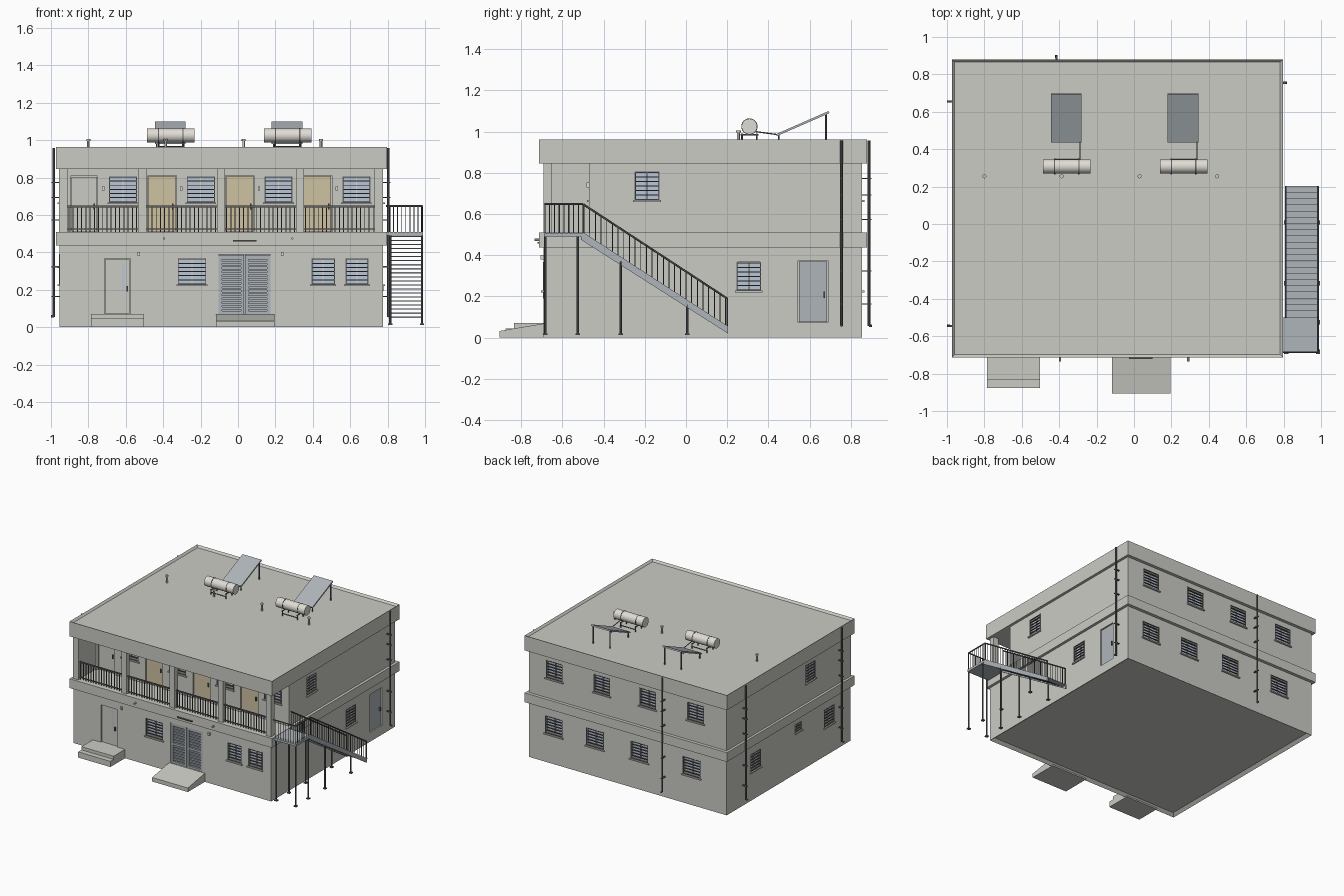
import bpy, bmesh
from mathutils import Matrix, Vector

if "Cube" in bpy.data.objects:
    bpy.data.objects.remove(bpy.data.objects["Cube"])


def material(name, r, g, b):
    m = bpy.data.materials.new(name)
    m.diffuse_color = (r, g, b, 1)
    m.use_nodes = True
    m.node_tree.nodes["Principled BSDF"].inputs["Base Color"].default_value = m.diffuse_color
    return m


GLASS = material("glass_blue", .5, .57, .68)
TAN = material("tan_wood", .62, .54, .36)
STEEL = material("blue_grey_steel", .42, .46, .49)
DARK = material("dark_metal", .13, .13, .13)
WALL = material("plaster", .6, .6, .56)
CREAM = material("cream_tank", .74, .72, .66)


def make(name, boxes=(), rods=(), mat=WALL, sides=10):
    """boxes: (x0,x1,y0,y1,z0,z1); rods: (start, end, radius)"""
    bm = bmesh.new()
    for x0, x1, y0, y1, z0, z1 in boxes:
        bmesh.ops.create_cube(bm, size=1, matrix=Matrix.Translation(((x0+x1)/2, (y0+y1)/2, (z0+z1)/2))
                              @ Matrix.Diagonal((x1-x0, y1-y0, z1-z0, 1)))
    for a, b, r in rods:
        a, b = Vector(a), Vector(b)
        m = Matrix.Translation((a+b)/2) @ (b-a).to_track_quat('Z', 'Y').to_matrix().to_4x4()
        bmesh.ops.create_cone(bm, cap_ends=True, segments=sides, radius1=r, radius2=r, depth=(b-a).length, matrix=m)
    me = bpy.data.meshes.new(name)
    bm.to_mesh(me)
    bm.free()
    ob = bpy.data.objects.new(name, me)
    bpy.context.collection.objects.link(ob)
    me.materials.append(mat)
    return ob


def smooth(ob):
    bpy.ops.object.select_all(action='DESELECT')
    ob.select_set(True)
    bpy.context.view_layer.objects.active = ob
    bpy.ops.object.shade_smooth_by_angle()


def prism(name, profile, x0, x1, mat=WALL):
    """y-z profile extruded along x"""
    bm = bmesh.new()
    f = bm.faces.new([bm.verts.new((x0, y, z)) for y, z in profile])
    r = bmesh.ops.extrude_face_region(bm, geom=[f])
    bmesh.ops.translate(bm, vec=(x1-x0, 0, 0), verts=[v for v in r['geom'] if isinstance(v, bmesh.types.BMVert)])
    bmesh.ops.recalc_face_normals(bm, faces=bm.faces)
    me = bpy.data.meshes.new(name)
    bm.to_mesh(me)
    bm.free()
    me.materials.append(mat)
    ob = bpy.data.objects.new(name, me)
    bpy.context.collection.objects.link(ob)
    return ob


def recess(ob, direction, inset, depth):
    """sink an inset panel into the face pointing up (1) or down (-1)"""
    bm = bmesh.new()
    bm.from_mesh(ob.data)
    f = next(f for f in bm.faces if f.normal.z*direction > .9)
    bmesh.ops.inset_region(bm, faces=[f], thickness=inset)
    bmesh.ops.translate(bm, verts=f.verts, vec=(0, 0, -direction*depth))
    bm.to_mesh(ob.data)
    bm.free()


X0, X1, Y0, Y1, YB = -.955, .775, -.693, .855, -.47
FACES = {'front': ('y', Y0, -1), 'balcony': ('y', YB, -1), 'back': ('y', Y1, 1),
         'left': ('x', X0, -1), 'right': ('x', X1, 1)}


def on(face, u0, u1, z0, z1, d0, d1):
    """box placed on a wall: u along it, d outward from it"""
    axis, p, s = FACES[face]
    a, b = sorted((p+s*d0, p+s*d1))
    return (u0, u1, a, b, z0, z1) if axis == 'y' else (a, b, u0, u1, z0, z1)


# main masses
lower = make("ground_floor", [(X0, X1, Y0, Y1, 0, .45)])
recess(lower, -1, .035, .02)
upper = make("upper_floor", [(X0, X1, YB, Y1, .50, .85)])
make("floor_band", [(-.974, .796, -.713, .88, .437, .51)])
roof = make("roof_parapet", [(-.974, .796, -.713, .88, .846, .963)])
recess(roof, 1, .02, .016)

# balcony columns, closed left end wall
cols = [-.934 + i*.4217 for i in range(5)]
cols[4] = .753
make("balcony_columns", [(c-.022, c+.022, Y0, -.653, .5, .85) for c in cols])
make("balcony_end_wall", [(X0, X0+.04, -.66, YB+.01, .5, .85)])

# balcony railing
bars = []
for a, b in zip(cols, cols[1:]):
    a, b = a+.022, b-.022
    bars += [(a, b, -.679, -.669, .641, .65), (a, b, -.677, -.671, .522, .528)]
    for i in range(17):
        x = a + .008 + (b-a-.016)*i/16
        bars.append((x-.0025, x+.0025, -.6765, -.6715, .51, .645))
make("balcony_railing", bars, mat=DARK)

# windows: face, u0, u1, z0, z1
LO, UP = (.228, .366), (.667, .806)
windows = [('front', -.322, -.17, *LO), ('front', .392, .518, *LO), ('front', .575, .698, *LO),
           ('right', .245, .365, *LO), ('right', -.25, -.128, *UP), ('left', .43, .56, *LO),
           ('left', -.08, .0, .325, .39), ('left', -.49, -.36, *LO), ('left', -.25, -.128, *UP)]
windows += [('balcony', -.69+i*.416, -.54+i*.416, *UP) for i in range(4)]
windows += [('back', c-.073, c+.073, *UP) for c in (.554, .138, -.264, -.683)]
windows += [('back', c-.078, c+.078, *LO) for c in (.558, .198, -.19, -.648)]
cuts, glass, frames, grilles, sills = [], [], [], [], []
for f, a, b, z0, z1 in windows:
    cuts.append(on(f, a, b, z0, z1, -.028, .02))
    glass.append(on(f, a+.001, b-.001, z0, z1, -.032, -.022))
    m, t = (a+b)/2, .006
    for u0, u1, w0, w1 in ((a, a+t, z0, z1), (b-t, b, z0, z1), (a, b, z0, z0+t), (a, b, z1-t, z1), (m-t/2, m+t/2, z0, z1)):
        frames.append(on(f, u0, u1, w0, w1, -.024, -.014))
    n = max(2, round((z1-z0)/.023))
    for i in range(n+1):
        z = z0 + .003 + (z1-z0-.006)*i/n
        grilles.append(on(f, a, b, z-.0025, z+.0025, -.006, .001))
    for u in (a+.0025, b-.0025):
        grilles.append(on(f, u-.0025, u+.0025, z0, z1, -.006, .001))
    sills.append(on(f, a-.007, b+.007, z0-.009, z0, -.02, .011))
make("window_glass", glass, mat=GLASS)
make("window_frames", frames, mat=CREAM)
make("window_grilles", grilles, mat=DARK)
make("window_sills", sills)

# doors: face, u0, u1, z0, z1, material
doors = [('front', -.715, -.575, .07, .366, WALL), ('right', .545, .69, .073, .373, STEEL),
         ('balcony', -.895, -.75, .51, .808, WALL)]
doors += [('balcony', -.482+i*.416, -.33+i*.416, .51, .812, TAN) for i in range(3)]
for i, (f, a, b, z0, z1, mat) in enumerate(doors):
    cuts.append(on(f, a, b, z0, z1, -.02, .02))
    make(f"door_{i+1}", [on(f, a+.004, b-.004, z0+.002, z1-.004, -.024, -.008)], mat=mat)
    make(f"door_handle_{i+1}", [on(f, b-.022, b-.014, z0+.12, z0+.15, -.01, .002)], mat=DARK)
make("door_glass_slot", [on('front', -.619, -.608, .2, .345, -.01, -.006)], mat=GLASS)

# louvred double door
cuts.append(on('front', -.105, .175, .07, .388, -.028, .02))
leaf = [on('front', -.105, .175, .07, .388, -.032, -.02)]
for a, b in ((-.103, .033), (.037, .173)):
    leaf += [on('front', a, a+.018, .07, .386, -.022, -.004), on('front', b-.018, b, .07, .386, -.022, -.004)]
    leaf += [on('front', a, b, z, z+.016, -.022, -.005) for z in (.07, .215, .37)]
    leaf += [on('front', a+.018, b-.018, .095+i*.0205, .107+i*.0205, -.022, -.009) for i in range(14)]
make("double_door", leaf, mat=STEEL)

# sink the openings into the walls
cutter = make("opening_cutter", cuts)
cutter.hide_render = True
cutter.hide_viewport = True
for ob in (lower, upper):
    mod = ob.modifiers.new("openings", 'BOOLEAN')
    mod.object = cutter
    mod.solver = 'EXACT'

# entrance steps and ramp
prism("entrance_steps", [(-.68, 0), (-.876, 0), (-.876, .045), (-.835, .045), (-.835, .07), (-.68, .07)], -.785, -.503)
prism("entrance_ramp", [(-.68, 0), (-.905, 0), (-.905, .032), (-.68, .07)], -.118, .195)

# wall lamps and band fittings
make("wall_lamps", [on('front', x-.007, x+.007, .38, .402, 0, .014) for x in (-.53, .236)]
     + [on('balcony', -.72+i*.416-.006, -.72+i*.416+.006, .73, .752, 0, .014) for i in range(4)], mat=CREAM)
make("light_bar", [(-.028, .1, -.722, -.71, .457, .465)], mat=DARK)
smooth(make("balcony_drains", rods=[((x, -.7, .474), (x, -.735, .474), .006) for x in (-.395, .29)]))

# outside stair: landing, stringers, treads
SX0, SX1 = .806, .988
make("stair_landing", [(.79, .99, -.69, -.5, .49, .508)], mat=STEEL)
for i, x in enumerate((SX0, SX1-.01)):
    prism(f"stair_stringer_{i+1}", [(-.51, .508), (-.495, .508), (.203, .055), (.203, .02), (-.51, .475)], x, x+.01, STEEL)
N = 21
make("stair_treads", [(SX0, SX1, -.5+i*.0333, -.462+i*.0333, .482-i*.0216, .488-i*.0216) for i in range(N)], mat=STEEL)

# stair and landing rails
rods = []
for x in (SX0+.006, SX1-.004):
    rods += [((x, -.5, .648), (x, .2, .19), .005), ((x, .2, .05), (x, .2, .192), .004)]
    for i in range(26):
        y = -.495 + i*.0275
        rods.append(((x, y, .508-(y+.495)*.65), (x, y, .648-(y+.5)*.654), .0022))
xo = SX1-.004
rods += [((xo, -.685, .648), (xo, -.5, .648), .005), ((.79, -.685, .648), (xo, -.685, .648), .005)]
rods += [((xo, -.685+i*.0231, .5), (xo, -.685+i*.0231, .648), .0025) for i in range(9)]
rods += [((.81+i*.0218, -.685, .5), (.81+i*.0218, -.685, .648), .0025) for i in range(9)]
make("stair_railing", rods=rods, mat=DARK, sides=6)

# stair support posts with foot plates
posts, feet = [], []
for x in (SX0+.008, SX1-.005):
    for y, z in ((-.683, .5), (-.525, .5), (-.317, .37), (.007, .16)):
        posts.append(((x, y, .015), (x, y, z), .006))
        feet.append((x-.011, x+.011, y-.011, y+.011, .012, .02))
make("stair_posts", feet, posts, DARK)

# downpipes with clips and outlet elbows
pipes, clips = [], []
for x, y, dx, dy in ((-.984, .655, -1, 0), (-.984, -.545, -1, 0), (.804, .755, 1, 0), (-.415, .889, 0, 1)):
    pipes += [((x, y, .055), (x, y, .957), .0065), ((x, y, .058), (x+.015*dx, y+.015*dy, .058), .0065)]
    for z in (.16, .32, .57, .69, .77):
        ex, ey = (.03, .006) if dx else (.006, .03)
        cx, cy = x-dx*.018, y-dy*.018
        clips.append((cx-ex, cx+ex, cy-ey, cy+ey, z, z+.006))
smooth(make("downpipes", rods=pipes, mat=DARK, sides=12))
make("downpipe_clips", clips, mat=DARK)

# roof vents
smooth(make("roof_vents", rods=[r for x in (-.8, -.387, .03, .444) for r in
            (((x, .255, .94), (x, .255, 1.0), .007), ((x, .255, .996), (x, .255, 1.006), .011))], sides=12))

# solar water heaters: tank, bands, panel, stand
for i, x in enumerate((-.36, .265)):
    n = i+1
    smooth(make(f"heater_tank_{n}", rods=[((x-.127, .308, 1.025), (x+.127, .308, 1.025), .038)], mat=CREAM, sides=32))
    smooth(make(f"tank_bands_{n}", rods=[((x+d-.003, .308, 1.025), (x+d+.003, .308, 1.025), .0395)
                                         for d in (-.065, .065)], mat=DARK, sides=32))
    pa, pb = x-.085, x+.08
    prism(f"solar_panel_{n}", [(.44, .978), (.437, .988), (.692, 1.1), (.697, 1.09)], pa, pb, STEEL)
    stand = [((px, y, .945), (px, y, z), .004) for px in (pa+.01, pb-.01) for y, z in ((.45, .985), (.68, 1.085))]
    stand += [((x+d, y, .945), (x+d, y, .99), .004) for d in (-.065, .065) for y in (.272, .344)]
    stand += [((x+d, .265, .985), (x+d, .351, .985), .004) for d in (-.065, .065)]
    stand += [((x-.065, y, .965), (x+.065, y, .965), .003) for y in (.272, .344)]
    stand += [((pb-.008, .34, 1.0), (pb-.008, .45, .985), .003)]
    make(f"heater_stand_{n}", rods=stand, mat=DARK, sides=8)
